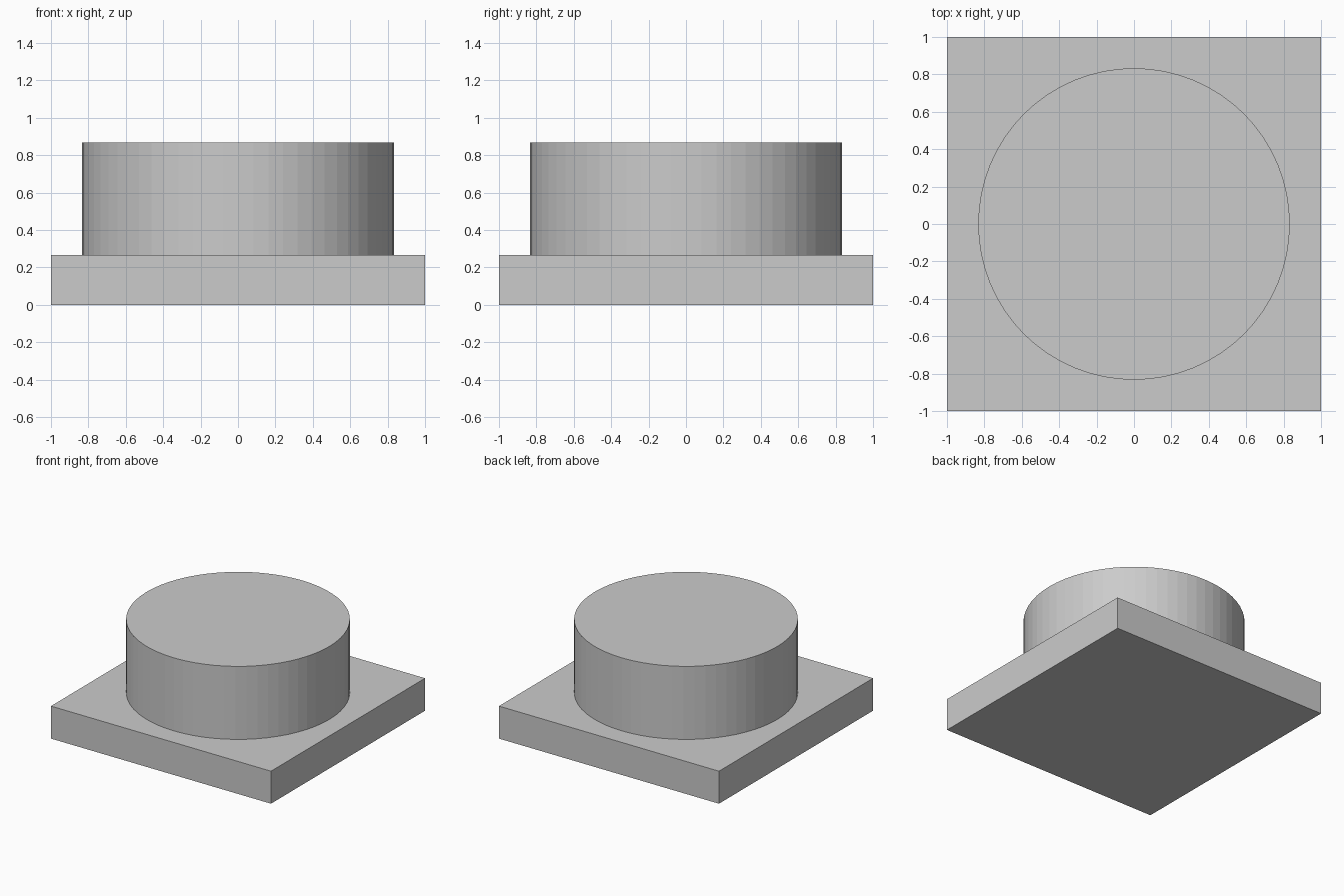
import bpy

if "Cube" in bpy.data.objects:
    bpy.data.objects.remove(bpy.data.objects["Cube"])

BASE_H = 0.267
TOP_Z = 0.867
RADIUS = 0.833

# Square base plate
bpy.ops.mesh.primitive_cube_add(size=1, location=(0, 0, BASE_H / 2))
base = bpy.context.object
base.name = "base_plate"
base.scale = (2, 2, BASE_H)
bpy.ops.object.transform_apply(location=False, rotation=False, scale=True)

# Round flat-shaded drum standing on the plate
bpy.ops.mesh.primitive_cylinder_add(
    vertices=64, radius=RADIUS, depth=TOP_Z - BASE_H,
    location=(0, 0, (TOP_Z + BASE_H) / 2))
bpy.context.object.name = "round_drum"
